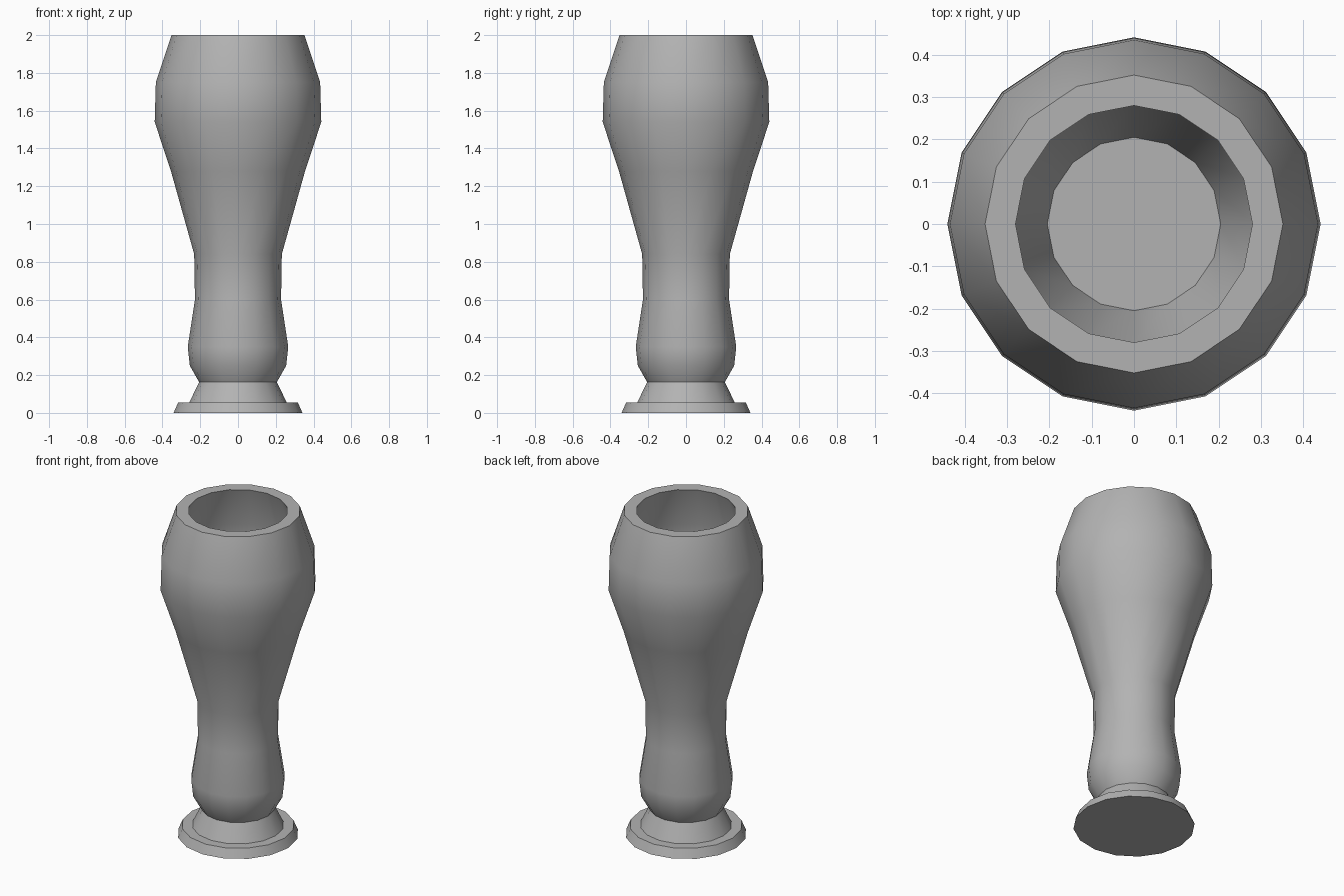
import bpy, bmesh, math

if "Cube" in bpy.data.objects:
    bpy.data.objects.remove(bpy.data.objects["Cube"])

SIDES = 16


def lathe(name, profile, material):
    """Revolve (radius, z) points about z and cap both ends."""
    bm = bmesh.new()
    rings = []
    for r, z in profile:
        rings.append([bm.verts.new((r * math.cos(2 * math.pi * i / SIDES),
                                    r * math.sin(2 * math.pi * i / SIDES), z))
                      for i in range(SIDES)])
    for a, b in zip(rings, rings[1:]):
        for i in range(SIDES):
            j = (i + 1) % SIDES
            bm.faces.new((a[i], a[j], b[j], b[i]))
    bm.faces.new(rings[0][::-1])
    bm.faces.new(rings[-1])
    bmesh.ops.recalc_face_normals(bm, faces=bm.faces)
    mesh = bpy.data.meshes.new(name)
    bm.to_mesh(mesh)
    bm.free()
    mesh.materials.append(material)
    obj = bpy.data.objects.new(name, mesh)
    bpy.context.collection.objects.link(obj)
    bpy.ops.object.select_all(action='DESELECT')
    obj.select_set(True)
    bpy.context.view_layer.objects.active = obj
    bpy.ops.object.shade_smooth_by_angle(angle=math.radians(30))
    return obj


grey = bpy.data.materials.new("dark_grey")
grey.diffuse_color = (0.45, 0.45, 0.45, 1)
grey.use_nodes = True
grey.node_tree.nodes["Principled BSDF"].inputs["Base Color"].default_value = grey.diffuse_color

foot = [(0.341, 0), (0.317, 0.055), (0.258, 0.055), (0.206, 0.163)]
outer = [(0.255, 0.25), (0.266, 0.35), (0.228, 0.6), (0.232, 0.84),
         (0.355, 1.28), (0.441, 1.54), (0.435, 1.75), (0.352, 2.0)]
# rim, then the inner wall following the bulge down to the cavity floor
inner = [(0.28, 2.0), (0.36, 1.75), (0.367, 1.54), (0.285, 1.28), (0.205, 1.0)]

lathe("drinking_glass", foot + outer + inner, grey)
